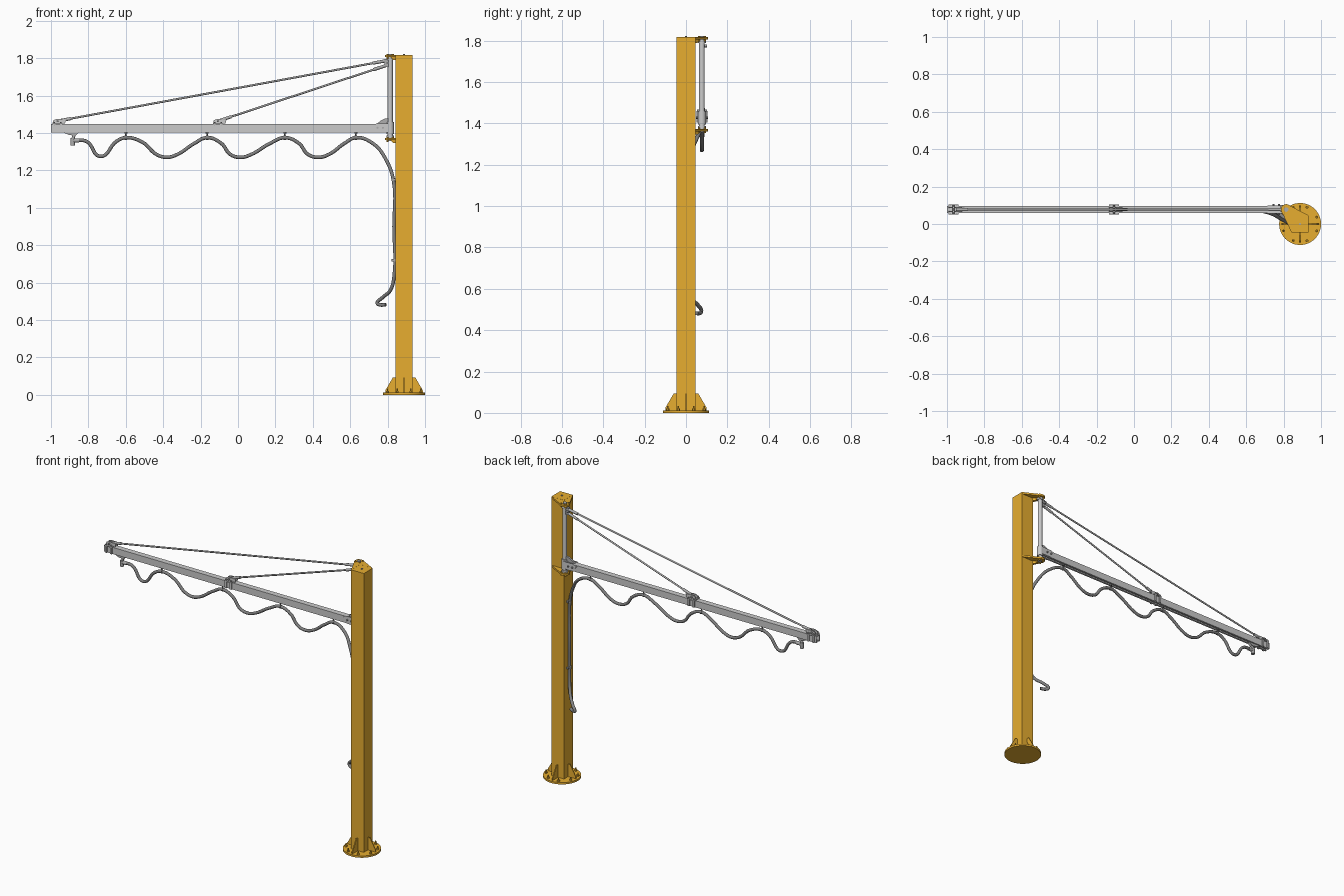
import bpy, bmesh, math
from mathutils import Vector, Matrix

if "Cube" in bpy.data.objects:
    bpy.data.objects.remove(bpy.data.objects["Cube"])

CX, PX, PY = 0.888, 0.814, 0.077      # column x, pivot x and y


def material(name, col):
    m = bpy.data.materials.new(name)
    m.diffuse_color = (*col, 1)
    m.use_nodes = True
    m.node_tree.nodes["Principled BSDF"].inputs["Base Color"].default_value = m.diffuse_color
    return m


ORANGE = material("orange_paint", (0.80, 0.42, 0.03))
DARK = material("dark_rubber", (0.22, 0.22, 0.22))
STEEL = material("steel", (0.42, 0.42, 0.42))
ALU = material("aluminium", (0.62, 0.62, 0.62))


def finish(name, bm, mat, smooth=False):
    bmesh.ops.recalc_face_normals(bm, faces=bm.faces)
    me = bpy.data.meshes.new(name)
    bm.to_mesh(me)
    bm.free()
    ob = bpy.data.objects.new(name, me)
    bpy.context.collection.objects.link(ob)
    me.materials.append(mat)
    if smooth:
        bpy.ops.object.select_all(action='DESELECT')
        ob.select_set(True)
        bpy.context.view_layer.objects.active = ob
        bpy.ops.object.shade_smooth_by_angle(angle=math.radians(35))
    return ob


def box(name, lo, hi, mat):
    bm = bmesh.new()
    lo, hi = Vector(lo), Vector(hi)
    bmesh.ops.create_cube(bm, size=1, matrix=Matrix.Translation((lo + hi) / 2) @ Matrix.Diagonal((*(hi - lo), 1)))
    return finish(name, bm, mat)


def rod(name, a, b, r, mat, n=20):
    a, b = Vector(a), Vector(b)
    d = b - a
    bm = bmesh.new()
    m = Matrix.Translation((a + b) / 2) @ d.to_track_quat('Z', 'Y').to_matrix().to_4x4()
    bmesh.ops.create_cone(bm, cap_ends=True, segments=n, radius1=r, radius2=r, depth=d.length, matrix=m)
    return finish(name, bm, mat, n > 8)


def prism(name, pts, vec, mat, smooth=False):
    """Extrude a closed 3D outline along vec."""
    bm = bmesh.new()
    f = bm.faces.new([bm.verts.new(p) for p in pts])
    g = bmesh.ops.extrude_face_region(bm, geom=[f])
    bmesh.ops.translate(bm, vec=vec, verts=[v for v in g['geom'] if isinstance(v, bmesh.types.BMVert)])
    return finish(name, bm, mat, smooth)


def bolt(name, x, y, z, r, h, mat):
    return rod(name, (x, y, z), (x, y, z + h), r, mat, 6)


# Base plate, column, cap
rod("base_plate", (CX, 0, 0), (CX, 0, 0.012), 0.112, ORANGE, 48)
box("column", (CX - 0.045, -0.045, 0.01), (CX + 0.045, 0.045, 1.818), ORANGE)
bolt("cap_bolt", CX, 0, 1.818, 0.006, 0.004, STEEL)

# Base gussets and anchor bolts
for k in range(4):
    rot = Matrix.Rotation(k * math.pi / 2, 3, 'Z')
    pts = [(0.044, -0.003, 0.011), (0.1, -0.003, 0.011), (0.1, -0.003, 0.024), (0.06, -0.003, 0.093), (0.044, -0.003, 0.093)]
    prism("base_gusset", [rot @ Vector(p) + Vector((CX, 0, 0)) for p in pts], rot @ Vector((0, 0.006, 0)), ORANGE)
for k in range(8):
    a = math.radians(22.5 + 45 * k)
    x, y = CX + 0.096 * math.cos(a), 0.096 * math.sin(a)
    bolt("anchor_nut", x, y, 0.012, 0.008, 0.009, ORANGE)
    rod("anchor_stud", (x, y, 0.02), (x, y, 0.033), 0.004, ORANGE, 10)

# Pivot brackets wrapped round the column corner
for z, s, name in ((1.806, -1, "upper_bracket"), (1.362, -1, "lower_bracket")):
    arc = [(PX + 0.029 * math.cos(math.radians(a)), PY + 0.029 * math.sin(math.radians(a)), z) for a in range(45, 226, 12)]
    outline = [(CX + 0.045, 0.046, z)] + arc + [(CX - 0.046, -0.045, z), (CX - 0.046, 0.046, z)]
    prism(name, outline, (0, 0, 0.012), ORANGE)
    u = Vector((-0.7071, 0.7071, 0))
    side = Vector((0.7071, 0.7071, 0)) * 0.003
    c = Vector((CX - 0.04, 0.04, z))
    prism(name + "_rib", [c - side, c + u * 0.045 - side, c + u * 0.02 - side - Vector((0, 0, 0.016)), c - side - Vector((0, 0, 0.016))],
          side * 2, ORANGE)
    for k in range(4):
        a = k * math.pi / 2 + math.pi / 4
        x, y = PX + 0.021 * math.cos(a), PY + 0.021 * math.sin(a)
        bolt("bracket_bolt", x, y, z + 0.012, 0.005, 0.005, ORANGE)
        bolt("bracket_nut", x, y, z - 0.009, 0.005, 0.009, ORANGE)
    rod("pivot_cap", (PX, PY, z - 0.005), (PX, PY, z + 0.017), 0.012, STEEL)

# Pivot post with collars
rod("pivot_post", (PX, PY, 1.37), (PX, PY, 1.808), 0.0135, ALU, 28)
for z in (1.375, 1.79):
    rod("pivot_collar", (PX, PY, z), (PX, PY, z + 0.012), 0.019, ALU, 28)

# Jib beam: C-rail open at the bottom
W, T = 0.018, 0.003
half = [(0.006, 1.412), (0.006, 1.404), (W, 1.404), (W, 1.447)]
inner = [(W - T, 1.444), (W - T, 1.407), (0.009, 1.407), (0.009, 1.412)]
right = half
prof = ([(y, z) for y, z in right] + [(-y, z) for y, z in reversed(right)]
        + [(-y, z) for y, z in reversed(inner)] + [(y, z) for y, z in inner])
prism("jib_beam", [(-1.0, PY + y, z) for y, z in prof], (1.80, 0, 0), ALU)

# Beam root: cheek plates, back block and stiffening lug
for s in (-1, 1):
    y = PY + s * 0.020
    prism("root_cheek", [(0.715, y - 0.002, 1.441), (0.745, y - 0.002, 1.404), (0.812, y - 0.002, 1.404), (0.812, y - 0.002, 1.452), (0.745, y - 0.002, 1.452)],
          (0, 0.004, 0), ALU)
    for x in (0.745, 0.775):
        rod("root_bolt", (x, y, 1.428), (x, y + s * 0.009, 1.428), 0.006, STEEL, 6)
rod("root_sleeve", (PX, PY, 1.395), (PX, PY, 1.46), 0.019, ALU, 28)
lug = [(0.74, PY - 0.006, 1.446), (0.805, PY - 0.006, 1.446), (0.805, PY - 0.006, 1.48), (0.785, PY - 0.006, 1.477), (0.76, PY - 0.006, 1.464)]
prism("root_lug", lug, (0, 0.012, 0), STEEL)

# Tie rods, clevises and beam saddles
for x0, z1 in ((-0.965, 1.787), (-0.107, 1.762)):
    a, b = Vector((x0, PY, 1.464)), Vector((0.795, PY, z1))
    d = (b - a).normalized()
    rod("tie_rod", a + d * 0.04, b - d * 0.03, 0.0055, STEEL, 14)
    rod("rod_fork", a + d * 0.015, a + d * 0.075, 0.0085, STEEL, 14)
    rod("rod_tensioner", b - d * 0.075, b, 0.0085, STEEL, 14)
    box("saddle_plate", (x0 - 0.027, PY - 0.027, 1.446), (x0 + 0.027, PY + 0.027, 1.452), ALU)
    for s in (-1, 1):
        y = PY + s * 0.011 - 0.003
        prism("saddle_ear", [(x0 - 0.027, y, 1.451), (x0 + 0.04, y, 1.451), (x0 + 0.046, y, 1.472), (x0 - 0.005, y, 1.475), (x0 - 0.022, y, 1.468)],
              (0, 0.006, 0), ALU)
        for dx in (-0.018, 0.018):
            rod("saddle_bolt", (x0 + dx, PY + s * 0.022, 1.44), (x0 + dx, PY + s * 0.022, 1.46), 0.005, STEEL, 6)
            box("saddle_clamp", (x0 + dx - 0.006, PY + s * 0.022 - 0.004, 1.404), (x0 + dx + 0.006, PY + s * 0.022 + 0.004, 1.448), ALU)
    rod("saddle_pin", (x0, PY - 0.024, 1.463), (x0, PY + 0.024, 1.463), 0.005, STEEL, 12)
    box("post_ear", (0.783, PY - 0.009, z1 - 0.01), (0.808, PY + 0.009, z1 + 0.01), STEEL)
rod("post_pin", (0.79, PY - 0.012, 1.775), (0.79, PY + 0.024, 1.775), 0.007, STEEL, 12)

# Festoon hose: beam loops, drop beside the column, hooked tail
path = [(-0.885, PY, 1.36), (-0.81, PY, 1.355), (-0.735, PY, 1.275), (-0.65, PY, 1.355), (-0.6, PY, 1.375), (-0.51, PY, 1.35)]
for dip, crest in ((-0.38, -0.165), (0.015, 0.25), (0.43, 0.63)):
    path += [(dip - 0.055, PY, 1.285), (dip, PY, 1.27), (dip + 0.055, PY, 1.285), ((dip + crest) / 2 + 0.04, PY, 1.345), (crest, PY, 1.375)]
    if crest < 0.5:
        path.append((crest + 0.075, PY, 1.345))
path += [(0.72, 0.06, 1.345), (0.79, 0.025, 1.26), (0.832, 0, 1.14), (0.834, 0, 0.9), (0.834, 0, 0.63), (0.815, 0.02, 0.56),
         (0.77, 0.06, 0.518), (0.745, 0.074, 0.49), (0.757, 0.066, 0.482), (0.79, 0.05, 0.482)]
cu = bpy.data.curves.new("festoon_hose", 'CURVE')
cu.dimensions = '3D'
cu.bevel_depth, cu.bevel_resolution, cu.resolution_u = 0.0095, 4, 8
cu.use_fill_caps = True
sp = cu.splines.new('BEZIER')
sp.bezier_points.add(len(path) - 1)
for bp, p in zip(sp.bezier_points, path):
    bp.co = p
    bp.handle_left_type = bp.handle_right_type = 'AUTO'
cu.materials.append(DARK)
bpy.context.collection.objects.link(bpy.data.objects.new("festoon_hose", cu))

# Hose hangers under the beam and clips on the column
for x in (-0.6, -0.165, 0.25, 0.63):
    rod("hanger_pin", (x, PY, 1.375), (x, PY, 1.412), 0.0035, DARK, 10)
    rod("hanger_glider", (x, PY, 1.397), (x, PY, 1.405), 0.008, DARK, 12)
    rod("hanger_loop", (x - 0.006, PY, 1.375), (x + 0.006, PY, 1.375), 0.0115, DARK, 16)
for z in (0.72, 1.15):
    rod("column_clip", (0.833, 0, z - 0.006), (0.833, 0, z + 0.006), 0.0115, STEEL, 16)
    box("clip_foot", (0.832, -0.018, z - 0.006), (0.844, 0.018, z + 0.006), STEEL)

# End trolley with hose outlet
prism("trolley_body", [(-0.935, PY - 0.01, 1.404), (-0.85, PY - 0.01, 1.404), (-0.87, PY - 0.01, 1.385), (-0.905, PY - 0.01, 1.39)], (0, 0.02, 0), STEEL)
rod("trolley_neck", (-0.875, PY, 1.39), (-0.887, PY, 1.36), 0.008, STEEL, 14)
rod("hose_outlet", (-0.884, PY, 1.334), (-0.884, PY, 1.372), 0.012, STEEL, 18)
rod("hose_ferrule", (-0.88, PY, 1.36), (-0.85, PY, 1.36), 0.0115, STEEL, 18)
